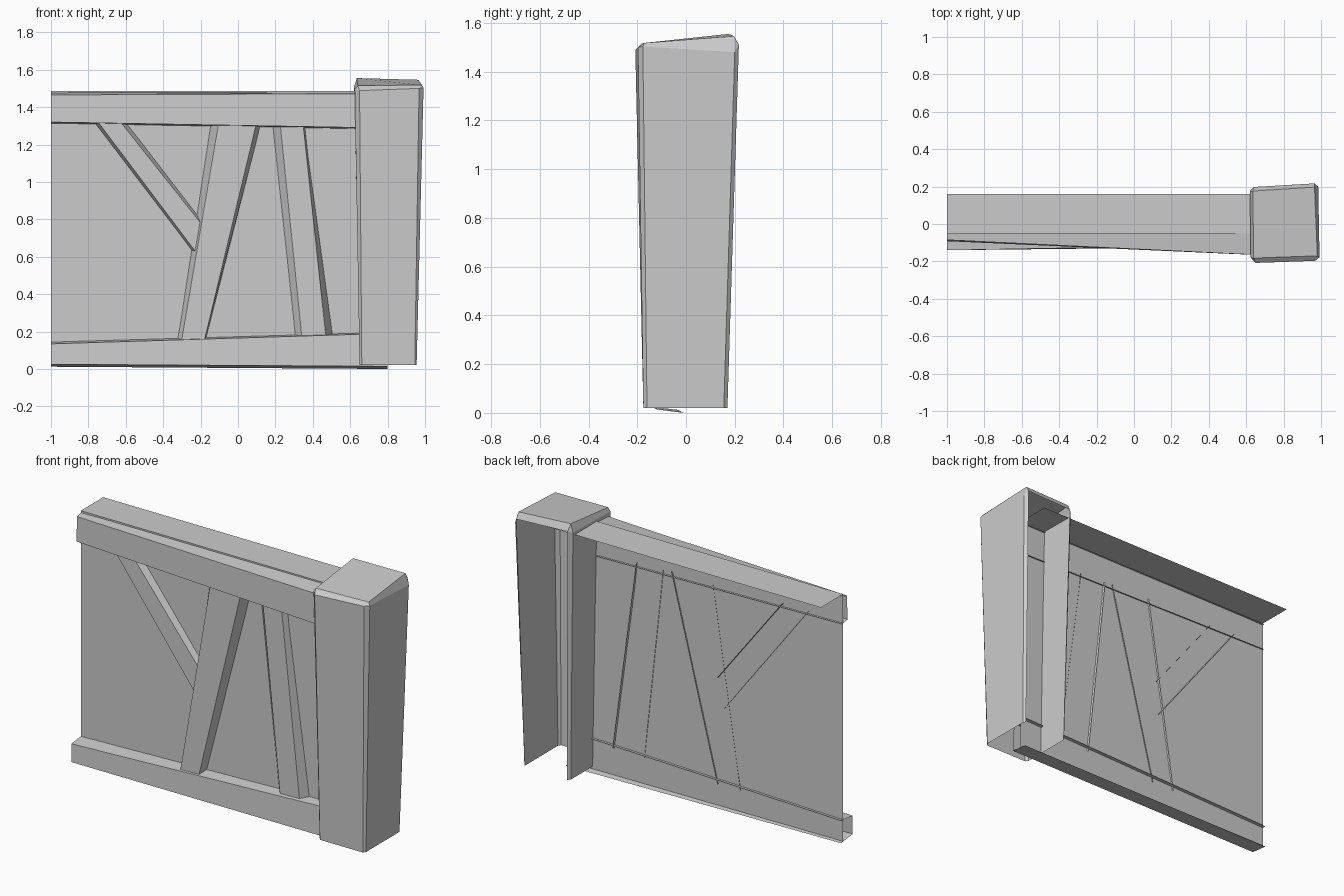
import bpy


def make(name, verts, faces):
    mesh = bpy.data.meshes.new(name)
    mesh.from_pydata(verts, [], faces)
    mesh.update()
    obj = bpy.data.objects.new(name, mesh)
    bpy.context.collection.objects.link(obj)
    return obj


def loft(name, a, b):
    """Open strip of quads joining two matching profiles."""
    n = len(a)
    faces = [(i, i + 1, n + i + 1, n + i) for i in range(n - 1)]
    return make(name, a + b, faces)


def rail(name, left, right):
    """Rail from (y, z) profiles at its two ends; it runs on inside the post."""
    return loft(name, [(-1.0, y, z) for y, z in left], [(0.8, y, z) for y, z in right])


def plank(name, edges, front, ext):
    """Plank from four long edges (x0, z0, x1, z1): base, front, front, base."""
    a, b = [], []
    for (x0, z0, x1, z1), y in zip(edges, (-0.043, front, front, -0.043)):
        dx, dz = (x1 - x0) * ext, (z1 - z0) * ext
        a.append((x0 - dx, y, z0 - dz))
        b.append((x1 + dx, y, z1 + dz))
    return loft(name, a, b)


# Back panel with the flat shelf along its top
rail("panel_and_top_shelf",
     [(0.16, 1.487), (-0.05, 1.487), (-0.05, 0.015)],
     [(0.16, 1.487), (-0.05, 1.487), (-0.05, 0.005)])
bpy.data.objects["panel_and_top_shelf"].data.flip_normals()
bpy.data.objects["panel_and_top_shelf"].data.flip_normals()

# Crooked rails, open at the back
rail("top_rail",
     [(-0.04, 1.478), (-0.085, 1.465), (-0.092, 1.32), (-0.04, 1.312)],
     [(-0.04, 1.48), (-0.172, 1.472), (-0.172, 1.288), (-0.04, 1.28)])
rail("bottom_rail",
     [(-0.03, 0.146), (-0.14, 0.134), (-0.14, 0.025), (-0.03, 0.012)],
     [(-0.03, 0.198), (-0.108, 0.19), (-0.12, 0.014), (-0.01, 0.0)])

# Planks on the front of the panel
plank("main_diagonal_plank",
      [(-0.325, 0.16, -0.15, 1.305), (-0.30, 0.16, -0.105, 1.305),
       (-0.178, 0.16, 0.095, 1.30), (-0.172, 0.16, 0.12, 1.30)], -0.112, 0.02)
plank("right_plank",
      [(0.30, 0.185, 0.18, 1.295), (0.34, 0.185, 0.227, 1.295),
       (0.468, 0.19, 0.35, 1.29), (0.51, 0.19, 0.36, 1.29)], -0.092, 0.02)
plank("left_brace",
      [(-0.235, 0.615, -0.765, 1.31), (-0.225, 0.625, -0.74, 1.31),
       (-0.20, 0.78, -0.62, 1.31), (-0.19, 0.79, -0.59, 1.31)], -0.085, 0.03)

# Post: chamfered, widening upward, open at the back and underneath
base = [(0.665, 0.17), (0.65, 0.155), (0.65, -0.16), (0.662, -0.175),
        (0.945, -0.175), (0.955, -0.16), (0.955, 0.155), (0.945, 0.17)]
base = [(x, y, 0.02) for x, y in base]
rim = [(0.642, 0.198, 1.515), (0.62, 0.178, 1.507), (0.624, -0.18, 1.495), (0.65, -0.208, 1.488),
       (0.968, -0.197, 1.50), (0.992, -0.177, 1.503), (0.985, 0.20, 1.48), (0.965, 0.217, 1.51)]
cap = [(0.635, 0.176, 1.555), (0.64, -0.182, 1.515), (0.98, -0.17, 1.518), (0.965, 0.197, 1.546)]
faces = [(i, i + 1, i + 9, i + 8) for i in range(7)]
for k in range(4):
    t, nxt = 16 + k, 16 + (k + 1) % 4
    faces.append((8 + 2 * k, 9 + 2 * k, t))
    faces.append((9 + 2 * k, 8 + (2 * k + 2) % 8, nxt, t))
faces.append((16, 17, 18, 19))
make("post", base + rim + cap, faces)
